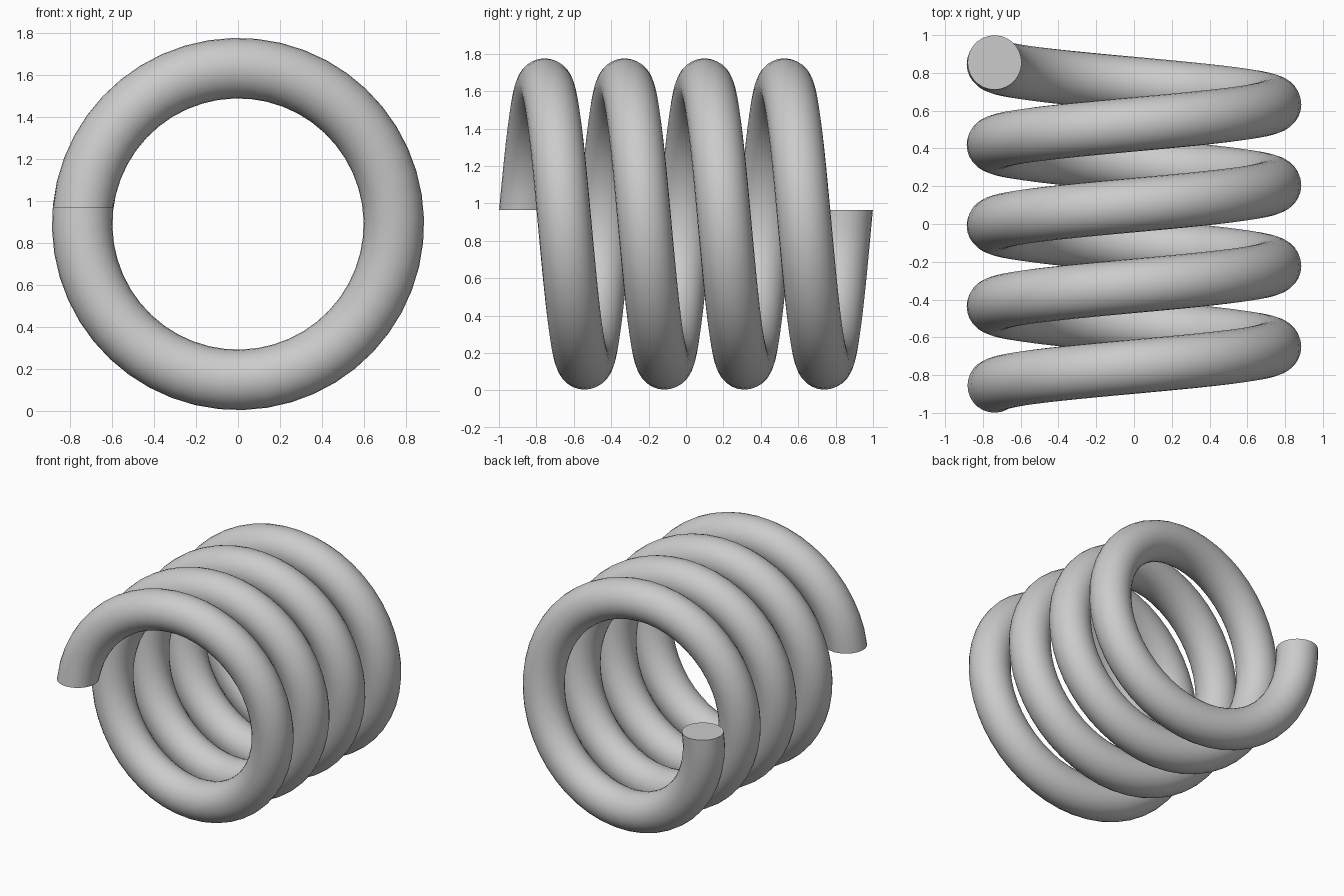
import bpy, bmesh, math

if "Cube" in bpy.data.objects:
    bpy.data.objects.remove(bpy.data.objects["Cube"])

COIL_R, WIRE_R = 0.742, 0.144      # coil and wire radii
MID_Z, CUT_Z = 0.89, 0.966         # coil axis height, height of the cut ends
HALF_LEN, TURNS = 0.855, 4
STEPS, SIDES = 48, 28              # segments per turn, sides of the wire

start = math.pi - math.asin((CUT_Z - MID_Z) / COIL_R)
total = STEPS * TURNS

# Spring wire: circular section swept around the y axis
bm = bmesh.new()
rings = []
for i in range(total + 1):
    a = start - math.tau * i / STEPS
    y = -HALF_LEN + 2 * HALF_LEN * i / total
    ring = []
    for j in range(SIDES):
        b = math.tau * j / SIDES
        r = COIL_R + WIRE_R * math.cos(b)
        x, z = r * math.cos(a), MID_Z + r * math.sin(a)
        if i in (0, total):        # ends are cut level
            z = CUT_Z
        ring.append(bm.verts.new((x, y + WIRE_R * math.sin(b), z)))
    rings.append(ring)

for r0, r1 in zip(rings, rings[1:]):
    for j in range(SIDES):
        k = (j + 1) % SIDES
        bm.faces.new((r0[j], r0[k], r1[k], r1[j]))

# Flat end caps
bm.faces.new(rings[0])
bm.faces.new(rings[-1])
bmesh.ops.recalc_face_normals(bm, faces=bm.faces)

mesh = bpy.data.meshes.new("coil_spring")
bm.to_mesh(mesh)
bm.free()
spring = bpy.data.objects.new("coil_spring", mesh)
bpy.context.collection.objects.link(spring)
bpy.context.view_layer.objects.active = spring
spring.select_set(True)
bpy.ops.object.shade_smooth_by_angle(angle=math.radians(40))
